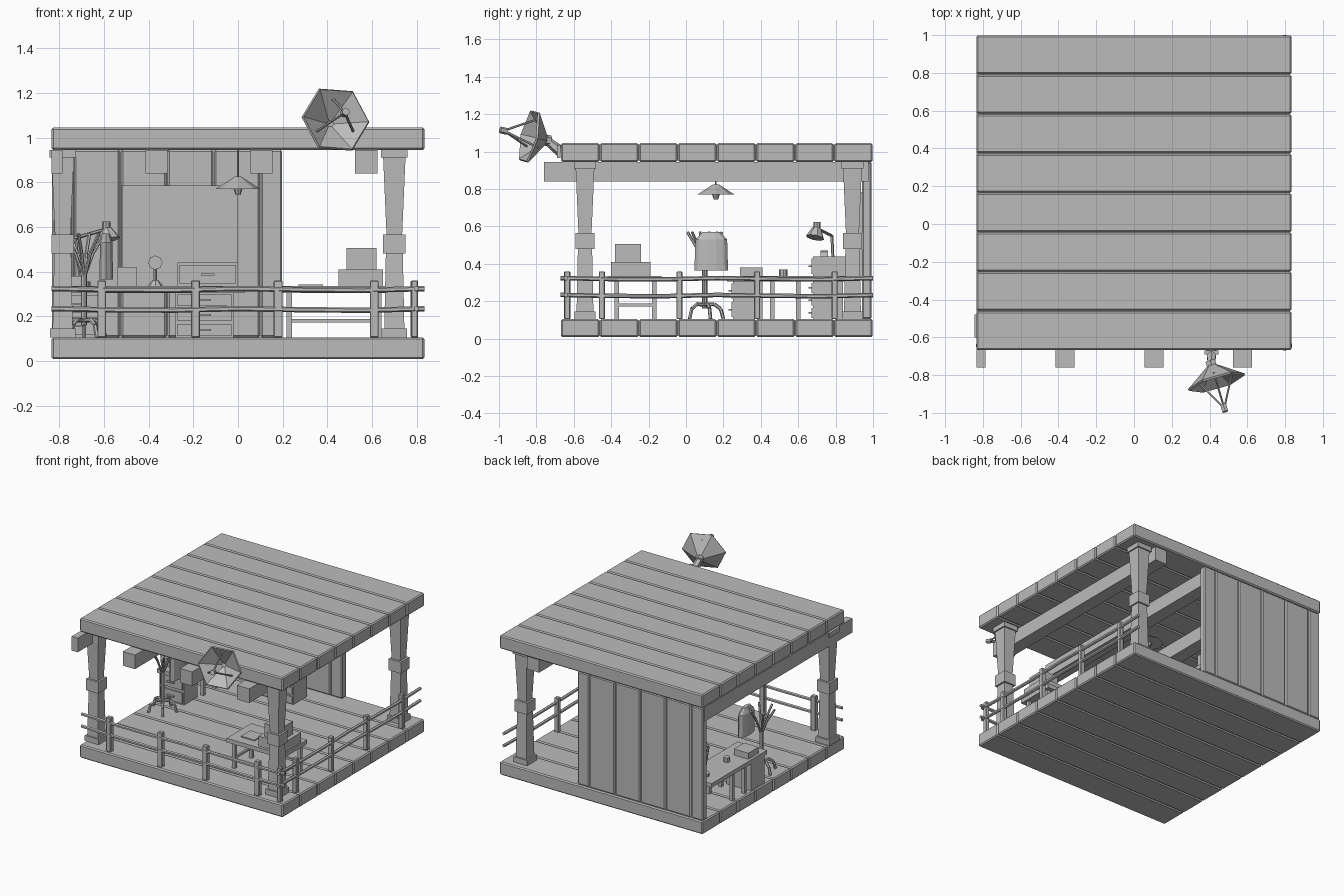
import bpy, bmesh
from math import pi, sin, cos
from mathutils import Vector, Matrix

default_cube = bpy.data.objects.get("Cube")
if default_cube:
    bpy.data.objects.remove(default_cube)

colour = (.5, .5, .5, 1)
grey = bpy.data.materials.new("plain grey")
grey.use_nodes = True
grey.diffuse_color = colour
grey.node_tree.nodes["Principled BSDF"].inputs["Base Color"].default_value = colour


def finish(name, bm):
    mesh = bpy.data.meshes.new(name)
    bm.to_mesh(mesh)
    bm.free()
    mesh.materials.append(grey)
    ob = bpy.data.objects.new(name, mesh)
    bpy.context.collection.objects.link(ob)
    return ob


def box(name, x, y, z, bevel=0):
    """Box from (low, high) pairs on each axis."""
    bm = bmesh.new()
    bmesh.ops.create_cube(bm, size=1)
    for v in bm.verts:
        v.co = [(low + high) / 2 + c * (high - low) for (low, high), c in zip((x, y, z), v.co)]
    if bevel:
        bmesh.ops.bevel(bm, geom=bm.edges[:], offset=bevel, segments=1, affect='EDGES')
    return finish(name, bm)


def around(centre, half):
    return centre - half, centre + half


def rod(name, start, end, r_start, r_end=None, sides=6, caps=True, spin=0):
    """Straight tapered prism between two points."""
    start, end = Vector(start), Vector(end)
    along = end - start
    bm = bmesh.new()
    bmesh.ops.create_cone(bm, cap_ends=caps, segments=sides, radius1=r_start,
                          radius2=r_end or r_start, depth=along.length)
    turn = along.to_track_quat('Z', 'Y').to_matrix().to_4x4()
    bm.transform(Matrix.Translation((start + end) / 2) @ turn @ Matrix.Rotation(spin, 4, 'Z'))
    return finish(name, bm)


def upright(name, x, y, bottom, top, r_bottom, r_top=None, sides=8, spin=0):
    return rod(name, (x, y, bottom), (x, y, top), r_bottom, r_top, sides, spin=spin)


def path(name, points, radius):
    for start, end in zip(points, points[1:]):
        rod(name, start, end, radius)


def spokes(name, count, x, y, profile, radius):
    """Copies of a bent rod, given as (reach, height) points, around an upright axis."""
    for i in range(count):
        a = 2 * pi * (i + .25) / count
        path(name, [(x + reach * cos(a), y + reach * sin(a), z) for reach, z in profile], radius)


def drawers(name, x, y, bottom, top, count):
    """Chest with proud drawer fronts and handles facing the front."""
    box(name + "_chest", x, y, (bottom, top))
    step = (top - bottom) / count
    middle = sum(x) / 2
    for i in range(count):
        z = bottom + (i + .5) * step
        box(name + "_drawer", (x[0] + lip, x[1] - lip), (y[0] - lip, y[0]), around(z, step * .4))
        box(name + "_handle", around(middle, .03), (y[0] - 3 * lip, y[0]), around(z, lip / 2))


lip = .008       # small overlaps and bevels
width = .835     # half width of floor and roof
front, back = -.67, 1
deck = .105      # walking surface
ceiling, roof = .945, 1.045
desk = .335      # desk and table height
under = desk - .03

# Floor and roof planks over a thin core
count = 8
step = (back - front) / count
for name, low, high in (("floor", lip, deck), ("roof", ceiling, roof)):
    box(name + "_core", around(0, width - lip), (front + lip, back - lip), (low + lip, high - lip))
    for i in range(count):
        y = front + i * step
        box(name + "_plank", around(0, width), (y + lip / 4, y + step - lip / 4), (low, high), lip)

# Roof beams, evenly spaced, the outermost cut off by the roof edge
for i in range(4):
    x = .575 - .47 * i
    box("roof_beam", (max(x - .05, -width), x + .05), (-.76, .975), (.84, ceiling))

# Back wall boards, cut off at the side of the deck, and a raised panel
wall = .94
for i in range(6):
    right = .2 if i == 0 else .1 - step * (i - 1)
    left = max(.1 - step * i, -width)
    box("wall_board", (left + lip / 3, right - lip / 3), (wall, back - lip), (deck, ceiling), lip)
box("wall_core", (lip - width, .2 - lip), (wall + lip, back - 2 * lip), (deck, ceiling))
box("wall_panel", (-.52, 0), (wall - 2 * lip, wall), (desk, .785))

# Corner posts as stacked square sections: name, top height, bottom and top half widths
sections = (("base", .145, .057, .057), ("lower", .48, .045, .038), ("collar", .565, .05, .05),
            ("upper", .91, .035, .05), ("cap", ceiling, .06, .06))
for x, y in ((.7, -.54), (.7, .89), (-.785, -.54)):
    bottom = deck
    for name, top, r_bottom, r_top in sections:
        upright("post_" + name, x, y, bottom, top, r_bottom * 2 ** .5, r_top * 2 ** .5, 4, pi / 4)
        bottom = top

# Railings with slightly sagging rails on the front and one side
rail_x, rail_y, rail_top = .79, -.635, .36
for x in (-.61, -.19, .18, .61):
    box("front_rail_post", around(x, .02), around(rail_y, .017), (deck, rail_top), lip / 2)
for i in range(4):
    box("side_rail_post", around(rail_x, .017), around(.415 * i - .45, .016), (deck, rail_top), lip / 2)
box("rail_end_post", around(rail_x, .015), around(rail_y, .015), (deck, rail_top), lip / 2)
spans = 6
for height in (.23, .32):
    sag = [(width * (2 * i / spans - 1), height + lip * cos(2 * i) / 2) for i in range(spans + 1)]
    path("front_rail", [(s, rail_y - lip, z) for s, z in sag], .012)
    path("side_rail", [(rail_x + lip, s + .165, z) for s, z in sag], .012)

# Desk along the back wall
box("back_desk_top", (-.82, .03), (.64, .87), (under, desk))
drawers("back_desk", (-.28, -.02), (.68, .84), deck, under, 3)
drawers("desktop", (-.27, 0), (.68, .85), desk, .44, 1)
box("radio", (-.54, -.455), (.72, .82), (desk, .42))

# Desk along the open side
box("side_desk_top", (-.82, -.58), (.22, .645), (under, desk))
drawers("side_desk", (-.82, -.62), (.25, .41), deck, under, 2)
for y in (.46, .6):
    for x in (-.8, -.61):
        box("desk_leg", around(x, .012), around(y, .012), (deck, under))
box("printer", (-.8, -.68), (.29, .41), (desk, .38))
upright("cup", -.7, .52, desk, .37, .022)

# Small round fan on the back desk
x, y = -.37, .74
upright("fan_foot", x, y, desk, .36, .035, .015)
upright("fan_stem", x, y, .36, .43, lip)
rod("fan_head", (x, y - .02, .44), (x, y + .02, .44), .032, sides=8)

# Desk lamp
base, neck = Vector((-.7, .79, desk)), Vector((-.59, .7, .59))
path("lamp_arm", [base, (-.73, .78, .55), neck], lip)
upright("lamp_foot", base.x, base.y, desk, desk + .02, .04)
rod("lamp_head", neck + Vector((.015, -.01, -.05)), neck, .05, .025, 8)
upright("lamp_socket", neck.x, neck.y, neck.z, neck.z + .035, .018)

# Small table with stacked crates and papers
box("table_top", (.2, .66), (-.42, -.13), (under, desk))
for x in (.23, .63):
    for y in (-.37, -.17):
        box("table_leg", around(x, .012), around(y, .012), (deck, under))
    box("table_brace", around(x, lip), (-.37, -.17), around(.18, lip))
box("table_stretcher", (.23, .63), around(-.17, lip), around(.18, lip))
crate = .41
box("lower_crate", (.45, .65), (-.4, -.19), (desk, crate))
box("upper_crate", (.485, .62), (-.38, -.24), (crate, crate + .095))
box("papers", (.27, .38), (-.35, -.24), (desk, desk + lip))

# Coat stand with arched feet, forked hooks and a hanging coat
x, y = -.69, .1
upright("stand_stem", x, y, .16, .42, .014)
spokes("stand_foot", 5, x, y, [(0, .18), (.05, .185), (.085, .16), (.1, deck)], .01)
spokes("stand_hook", 6, x, y, [(0, .37), (.04, .48), (.095, .57)], lip)
coat_body = upright("coat_body", 0, 0, .365, .53, .09, .085, 10)
coat_shoulders = upright("coat_shoulders", 0, 0, .53, .57, .085, .045, 10)
for part in (coat_body, coat_shoulders):
    part.scale.x = .35
    part.location = part.location + Vector((x + .1, y + .035, 0))
    # Prism centres are already at their heights, so only the plan position moves

# Hanging lamp
y = .16
upright("pendant_cord", 0, y, .82, ceiling, lip / 2)
upright("pendant_shade", 0, y, .77, .825, .1, .015)
upright("pendant_bulb", 0, y, .745, .77, .012, .02)

# Six-sided dish: hollow bowl, mount, feed and struts
apex, tip = Vector((.41, -.745, 1.06)), Vector((.478, -.975, 1.112))
axis = (tip - apex).normalized()
rim = apex + axis * .095
bowl = rod("dish_bowl", apex, rim, .02, .158, caps=False, spin=pi / 7)
bowl.modifiers.new("thickness", 'SOLIDIFY').thickness = .012
rod("dish_hub", apex - axis * .02, apex + axis * .012, .03)
rod("dish_mount", (apex.x, front, 1), apex, .03, .022)
box("mount_plate", around(apex.x, .037), (front - .02, front), around(1, .035))
side = axis.cross(Vector((0, 0, 1))).normalized()
up = side.cross(axis)
for i in range(3):
    a = pi / 2 + i * pi * 2 / 3
    rod("dish_strut", rim - axis * .03 + (side * cos(a) + up * sin(a)) * .105, tip, lip * .75)
rod("dish_feed", tip - axis * .02, tip + axis * .02, .018)
